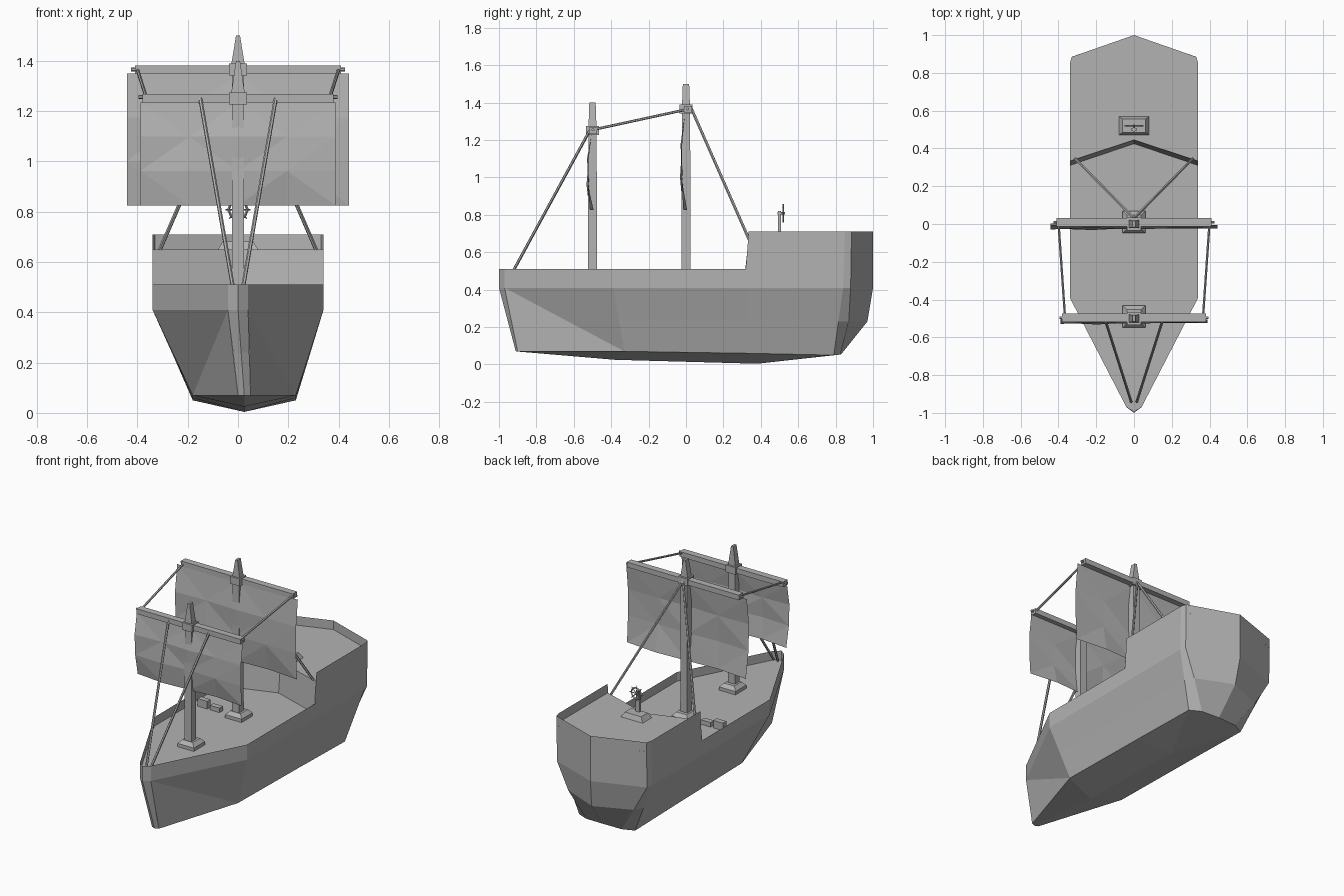
import bpy, bmesh, math
from mathutils import Vector

if "Cube" in bpy.data.objects:
    bpy.data.objects.remove(bpy.data.objects["Cube"])

grey = bpy.data.materials.new("plain_grey")
grey.use_nodes = True
COLOUR = (0.45, 0.45, 0.45, 1)
grey.diffuse_color = COLOUR
grey.node_tree.nodes["Principled BSDF"].inputs["Base Color"].default_value = COLOUR


def finish(name, bm, normals=True):
    if normals:
        bmesh.ops.recalc_face_normals(bm, faces=bm.faces)
    mesh = bpy.data.meshes.new(name)
    bm.to_mesh(mesh)
    bm.free()
    mesh.materials.append(grey)
    obj = bpy.data.objects.new(name, mesh)
    bpy.context.collection.objects.link(obj)
    return obj


def frustum(name, x, y, z0, z1, base, top):
    """Four-sided block; base and top are half sizes in x and y."""
    bm = bmesh.new()
    bmesh.ops.create_cube(bm, size=2)
    for v in bm.verts:
        half, z = (top, z1) if v.co.z > 0 else (base, z0)
        v.co = Vector((x + v.co.x * half[0], y + v.co.y * half[1], z))
    return finish(name, bm)


def rod(name, a, b, radius, sides=6):
    a, b = Vector(a), Vector(b)
    bm = bmesh.new()
    bmesh.ops.create_cone(bm, cap_ends=True, segments=sides, radius1=radius,
                          radius2=radius, depth=(b - a).length)
    turn = (b - a).to_track_quat('Z', 'Y')
    for v in bm.verts:
        v.co = turn @ v.co + (a + b) / 2
    return finish(name, bm)


def sheet(name, outline):
    bm = bmesh.new()
    bm.faces.new([bm.verts.new(p) for p in outline])
    return finish(name, bm, False)


# Hull: columns from stem to stern, each running rail, chine, bilge, bottom
COLUMNS = [
    [(0, -1, .51), (0, -1, .41), (0, -.955, .24), (0, -.91, .07)],
    [(.04, -.97, .51), (.04, -.97, .41), (.032, -.935, .24), (.025, -.9, .07)],
    [(.34, -.39, .51), (.34, -.39, .41), (.272, -.36, .24), (.205, -.33, .07)],
    [(.34, .32, .51), (.34, .32, .41), (.272, .31, .24), (.205, .3, .06)],
    [(.34, .335, .71), (.34, .335, .41), (.272, .325, .24), (.205, .315, .06)],
    [(.34, .85, .71), (.34, .84, .41), (.272, .815, .23), (.205, .79, .05)],
    [(.33, .885, .71), (.33, .88, .41), (.24, .87, .23), (.13, .825, .053)],
    [(0, 1, .71), (0, 1, .41), (0, .97, .23), (0, .83, .055)],
]
KEEL = [(0, -.91, .07), (0, -.38, .025), (0, .38, .004), (0, .83, .055)]

bm = bmesh.new()
for side in (1, -1):
    def vert(p):
        return bm.verts.new((p[0] * side, p[1], p[2]))
    cols = [[vert(p) for p in c] for c in COLUMNS]
    for left, right in zip(cols, cols[1:]):
        for i in range(3):
            quad = [left[i], right[i], right[i + 1], left[i + 1]]
            if left is cols[1] and i:
                continue
            bm.faces.new(quad)
    # bow flank folds along one diagonal
    a, b = cols[1], cols[2]
    bm.faces.new([a[1], b[1], b[3]])
    bm.faces.new([a[1], b[3], a[3]])
    # bottom panels down to the keel
    k = [vert(p) for p in KEEL]
    low = [c[3] for c in cols]
    for face in ([k[0], low[1], low[2], k[1]], [k[1], low[2], low[3], k[2]],
                 [k[2], low[3], low[4], low[5]], [k[2], low[5], low[6], k[3]]):
        bm.faces.new(face)
for v in bm.verts:
    v.co.x += .025 * min(1, max(0, (.41 - v.co.z) / .34))
bmesh.ops.remove_doubles(bm, verts=bm.verts, dist=.0005)
finish("hull", bm)


# Decks and the folded bulkhead between them
def mirrored(points):
    return points + [(-x, y, z) for x, y, z in reversed(points) if x]


sheet("foredeck", mirrored([(0, -.995, .45), (.04, -.97, .45), (.34, -.39, .45)]))
sheet("main_deck", [(-.34, -.39, .45), (.34, -.39, .45), (.34, .31, .45),
                    (0, .425, .45), (-.34, .31, .45)])
sheet("stern_deck", mirrored([(0, .445, .65), (.34, .333, .65), (.34, .85, .65),
                              (.33, .885, .65), (0, 1, .65)]))
for side, label in ((1, "left"), (-1, "right")):
    panel = [(0, .425, .45), (side * .34, .31, .45),
             (side * .34, .333, .65), (0, .445, .65)]
    sheet(label + "_bulkhead", panel if side < 0 else panel[::-1])


# Sail: faceted cloth with a gentle billow
def sail(name, y, half, z0, z1):
    bm = bmesh.new()
    bmesh.ops.create_grid(bm, x_segments=4, y_segments=3, size=1)
    for v in bm.verts:
        u, w = v.co.x, v.co.y
        belly = -.022 * (1 - w * w) * (1 + .4 * math.sin(5 * u + 2 * w))
        sway = .012 * math.sin(4 * u) * (1 - w) / 2
        v.co = Vector((u * half, y + belly + sway, z0 + (w + 1) / 2 * (z1 - z0)))
    bmesh.ops.triangulate(bm, faces=bm.faces)
    return finish(name, bm, False)


# Masts with foot blocks, collars, yards and sails
def rig(label, y, collar, top, yard_half, sail_half, yard_y):
    frustum(label + "_mast_plinth", 0, y + .01, .45, .472, (.06, .058), (.06, .058))
    frustum(label + "_mast_foot", 0, y + .01, .472, .495, (.06, .058), (.038, .038))
    frustum(label + "_mast", 0, y, .45, collar, (.025, .025), (.024, .022))
    frustum(label + "_mast_tip", 0, y, collar, top, (.03, .022), (.008, .017))
    frustum(label + "_collar", 0, y, collar - .024, collar + .024, (.036, .034), (.036, .034))
    frustum(label + "_yard", 0, yard_y, collar - .017, collar + .017,
            (yard_half, .022), (yard_half, .022))
    sail(label + "_sail", y - .005, sail_half, .825, collar - .015)


rig("front", -.5, 1.25, 1.4, .38, .388, -.497)
rig("main", 0, 1.365, 1.5, .41, .442, .01)

# Ropes on both sides
for side, label in ((1, "left"), (-1, "right")):
    rod(label + "_fore_stay", (side * .015, -.94, .47), (side * .15, -.515, 1.25), .008)
    rod(label + "_back_stay", (0, .03, 1.365), (side * .31, .345, .65), .008)
    rod(label + "_yard_rope", (side * .365, -.497, 1.255), (side * .4, .01, 1.365), .007)
    for y, x, z in ((-.497, .38, 1.255), (.01, .41, 1.365)):
        rod(label + "_yard_peg", (side * (x - .02), y, z), (side * (x + .015), y, z), .008)

# Steering wheel on its stand
frustum("wheel_plinth", 0, .52, .65, .682, (.08, .048), (.06, .035))
frustum("wheel_post", 0, .5, .682, .82, (.014, .008), (.012, .008))
rod("wheel_axle", (0, .49, .808), (0, .528, .808), .007)
hub = Vector((0, .52, .808))
for i in range(8):
    a, b = (math.tau * (i + s) / 8 for s in (0, 1))
    p = Vector((math.cos(a), 0, math.sin(a)))
    q = Vector((math.cos(b), 0, math.sin(b)))
    rod("wheel_rim", hub + p * .038, hub + q * .038, .005, 4)
    rod("wheel_spoke", hub, hub + p * .05, .003, 4)

# Low deck steps near the right rail
frustum("outer_step", -.255, .01, .45, .5, (.035, .018), (.035, .018))
frustum("inner_step", -.165, .01, .45, .48, (.035, .018), (.035, .018))
